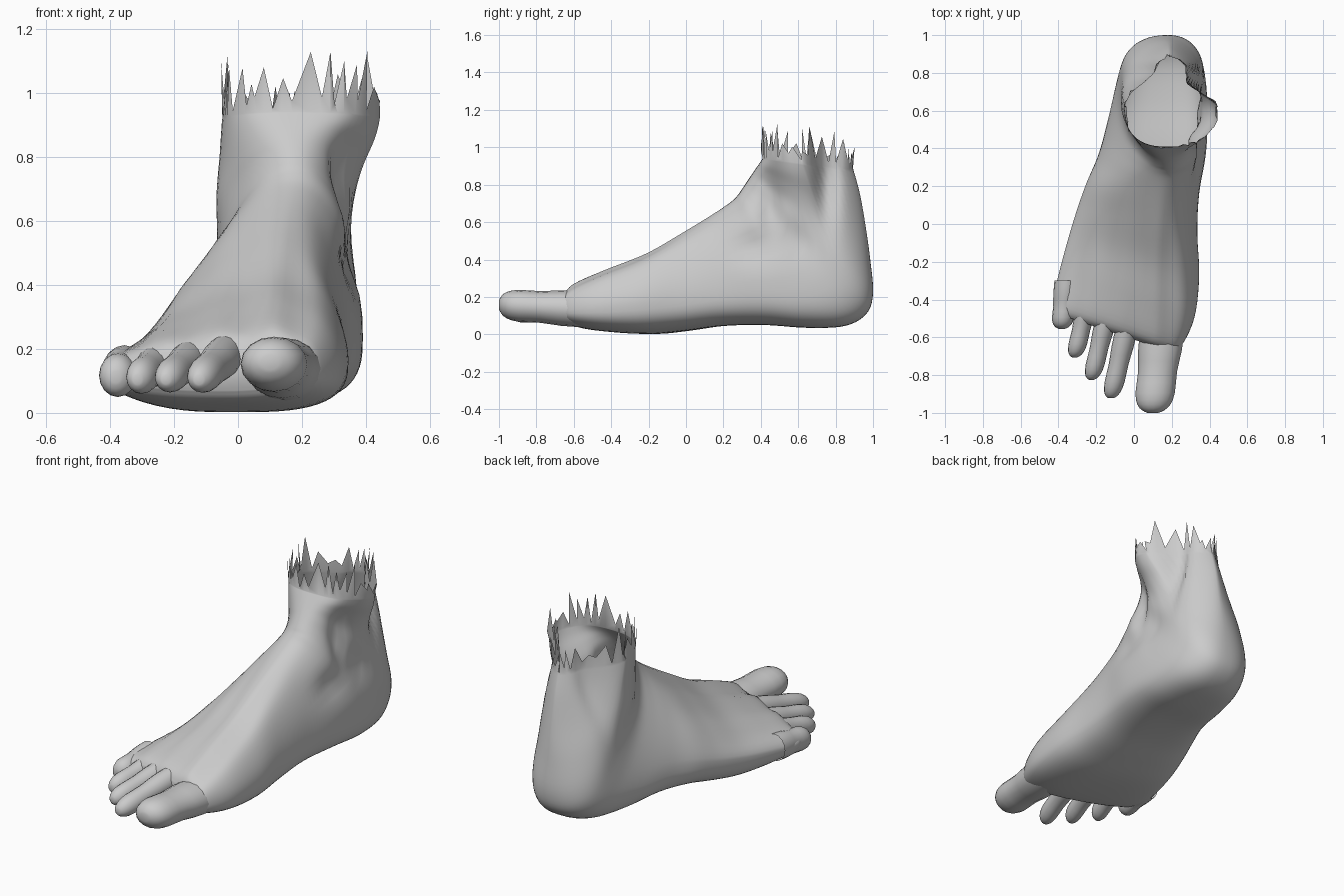
import bpy, bmesh, math, random
from mathutils import Vector

if "Cube" in bpy.data.objects:
    bpy.data.objects.remove(bpy.data.objects["Cube"])

random.seed(4)
skin = bpy.data.materials.new("grey skin")
skin.diffuse_color = (0.6, 0.6, 0.6, 1)
skin.use_nodes = True
skin.node_tree.nodes["Principled BSDF"].inputs["Base Color"].default_value = skin.diffuse_color
K, SUB = 56, 5      # points per ring, steps between sections


def finish(bm, name, angle=50):
    bmesh.ops.recalc_face_normals(bm, faces=bm.faces)
    me = bpy.data.meshes.new(name)
    bm.to_mesh(me)
    bm.free()
    me.materials.append(skin)
    ob = bpy.data.objects.new(name, me)
    bpy.context.collection.objects.link(ob)
    bpy.ops.object.select_all(action='DESELECT')
    ob.select_set(True)
    bpy.context.view_layer.objects.active = ob
    bpy.ops.object.shade_smooth_by_angle(angle=math.radians(angle))
    return ob


def bridge(bm, a, b):
    n = len(a)
    for i in range(n):
        bm.faces.new((a[i], a[(i + 1) % n], b[(i + 1) % n], b[i]))


def smooth_rows(rows, sub):
    """Catmull-Rom interpolation of parameter rows."""
    out = []
    for i in range(len(rows) - 1):
        p0, p1 = rows[max(i - 1, 0)], rows[i]
        p2, p3 = rows[i + 1], rows[min(i + 2, len(rows) - 1)]
        for s in range(sub):
            t = s / sub
            out.append([0.5 * (2 * b + (c - a) * t + (2 * a - 5 * b + 4 * c - d) * t * t
                               + (3 * b - a - 3 * c + d) * t ** 3)
                        for a, b, c, d in zip(p0, p1, p2, p3)])
    out.append(list(rows[-1]))
    return out


# Sections fanning from the toe roots round the heel and up to the ankle:
# upper y, z, lower y, z, then left x, right x, crest x, sole x,
# height of widest point, upper and lower roundness, sideways skew
front = [
    (-.645, .20, -.635, .07, -.40, .19, .08, -.05, .50, 1.0, .85, -.33),
    (-.60, .26, -.59, .035, -.43, .25, .10, -.05, .42, 1.1, .8, -.34),
    (-.42, .34, -.42, .012, -.395, .32, .12, -.03, .40, 1.25, .7, -.34),
    (-.20, .43, -.20, .002, -.345, .345, .13, 0, .38, 1.35, .68, -.30),
    (0, .55, 0, .02, -.30, .335, .14, .03, .32, 1.4, .68, -.20),
    (.15, .645, .20, .045, -.25, .345, .15, .07, .29, 1.35, .7, -.10),
    (.24, .71, .42, .05, -.185, .38, .16, .11, .28, 1.25, .7, 0),
]
# Heel and ankle: lower y, z, left x, right x, sole x, widest, lower roundness
heel = [
    (.65, .035, -.135, .39, .14, .28, .7),
    (.85, .045, -.10, .385, .16, .30, .75),
    (.965, .11, -.08, .375, .17, .33, .8),
    (1.0, .22, -.07, .37, .18, .36, .85),
    (.985, .40, -.065, .365, .18, .42, 1.0),
    (.96, .58, -.06, .38, .19, .48, 1.25),
    (.93, .75, -.055, .405, .19, .53, 1.45),
    (.895, .88, -.05, .42, .19, .57, 1.5),
]
sections = list(front)
for i, (yb, zb, xl, xr, xb, vw, eb) in enumerate(heel):
    t = i / 7       # upper edge climbs the shin in a straight line
    sections.append((.28 + .13 * t, .75 + .19 * t, yb, zb, xl, xr, .17, xb,
                     vw, 1.15 - .33 * t, eb, 0))
# Side dents and bumps: side, y, z, y radius, z radius, amount
dents = [(1, .58, .90, .09, .14, .025), (1, .75, .84, .06, .22, -.10),
         (1, .36, .47, .12, .08, -.04), (1, .58, .50, .10, .10, -.035),
         (1, .45, .70, .05, .16, -.05),
         (-1, .80, .84, .06, .24, -.07), (-1, .56, .66, .10, .10, .015)]


def ring(r):
    yt, zt, yb, zb, xl, xr, xt, xb, vw, et, eb, skew = r
    pts = []
    for i in range(K):
        a = 2 * math.pi * i / K
        c, s = math.cos(a), math.sin(a)
        side = xr if c > 0 else xl
        mid, e = (xt, et) if s > 0 else (xb, eb)
        if s > 0 and c > 0:
            e *= .82
        x = mid + (side - mid) * abs(c) ** e
        v = vw + (1 - vw) * s ** e if s > 0 else vw - vw * abs(s) ** e
        y = yb + (yt - yb) * v + skew * (x - .1)
        z = zb + (zt - zb) * v
        for sd, dy, dz, ry, rz, amt in dents:
            if sd * c > 0:
                x += amt * c * math.exp(-((y - dy) / ry) ** 2 - ((z - dz) / rz) ** 2)
        # tendon ridges running back from the toes
        if s > 0 and y < .35:
            fade = min(1, (.35 - y) / .5) * s
            z += .009 * fade * math.cos((x - .1) * 2 * math.pi / (.15 - .05 * max(y, -.4)))
        pts.append(Vector((x, y, z)))
    return pts


bm = bmesh.new()
rings = [[bm.verts.new(p) for p in ring(r)] for r in smooth_rows(sections, SUB)]
for a, b in zip(rings, rings[1:]):
    bridge(bm, a, b)
# closed front wall behind the toes
bm.faces.new(rings[0])
# torn ankle rim: alternating spikes
last = rings[-1]
top = []
for i, v in enumerate(last):
    h = random.uniform(.06, .21) if i % 2 else random.uniform(.01, .05)
    p = v.co + Vector((random.uniform(-.012, .012), random.uniform(-.012, .012), h))
    top.append(bm.verts.new(p))
bridge(bm, last, top)
finish(bm, "foot_body")

# Toes: root point, tip point, half width, half height
toes = {
    "big_toe": ((.15, -.56, .135), (.10, -1.0, .158), .112, .092),
    "second_toe": ((-.04, -.56, .18), (-.122, -.922, .103), .057, .06),
    "third_toe": ((-.145, -.49, .17), (-.225, -.825, .104), .054, .058),
    "fourth_toe": ((-.245, -.41, .16), (-.314, -.706, .104), .053, .061),
    "little_toe": ((-.355, -.30, .135), (-.382, -.555, .112), .063, .073),
}
# shared toe profile: distance along the toe, thickness factor
profile = [(0, 1.05), (.25, 1.03), (.5, .92), (.76, .93), (.9, .78), (.97, .52), (1, .25)]
for name, (root, tip, rx, rz) in toes.items():
    root, tip = Vector(root), Vector(tip)
    bm = bmesh.new()
    loops = []
    for t, f in smooth_rows(profile, 2):
        p = root.lerp(tip, t)
        loops.append([bm.verts.new(p + Vector((f * rx * math.cos(a), 0, f * rz * math.sin(a))))
                      for a in (2 * math.pi * i / 16 for i in range(16))])
    for a, b in zip(loops, loops[1:]):
        bridge(bm, a, b)
    bm.faces.new(loops[-1])
    finish(bm, name, 70)
